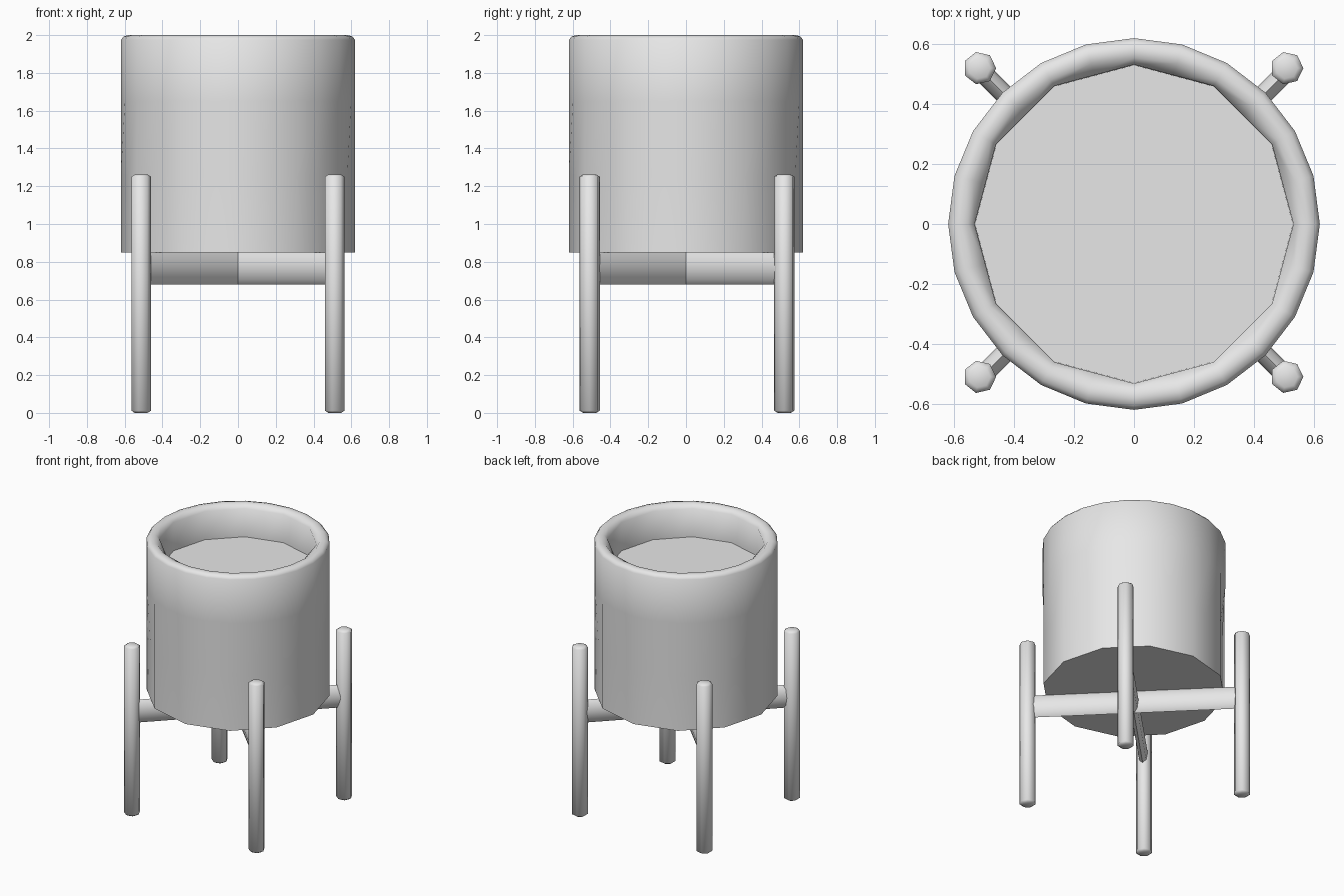
import bpy, bmesh, math

if "Cube" in bpy.data.objects:
    bpy.data.objects.remove(bpy.data.objects["Cube"])

mat = bpy.data.materials.new("light grey")
mat.diffuse_color = (0.8, 0.8, 0.8, 1)
mat.use_nodes = True
mat.node_tree.nodes["Principled BSDF"].inputs["Base Color"].default_value = mat.diffuse_color


def finish(bm, name, angle):
    bmesh.ops.recalc_face_normals(bm, faces=bm.faces)
    me = bpy.data.meshes.new(name)
    bm.to_mesh(me)
    bm.free()
    ob = bpy.data.objects.new(name, me)
    bpy.context.collection.objects.link(ob)
    me.materials.append(mat)
    bpy.ops.object.select_all(action='DESELECT')
    ob.select_set(True)
    bpy.context.view_layer.objects.active = ob
    bpy.ops.object.shade_smooth_by_angle(angle=math.radians(angle))
    return ob


def lathe(name, rings, n, angle=40):
    """rings: (radius, z, coarse); coarse rings pull odd points onto the chord."""
    bm = bmesh.new()
    loops = []
    for r, z, coarse in rings:
        loop = []
        for i in range(n):
            a = 2 * math.pi * i / n
            k = math.cos(2 * math.pi / n) if coarse and i % 2 else 1
            loop.append(bm.verts.new((r * k * math.cos(a), r * k * math.sin(a), z)))
        loops.append(loop)
    for a, b in zip(loops, loops[1:]):
        for i in range(n):
            j = (i + 1) % n
            bm.faces.new((a[i], a[j], b[j], b[i]))
    bm.faces.new(loops[0][::-1])
    bm.faces.new(loops[-1])
    return finish(bm, name, angle)


# pot: faceted base, rounder top, thick rim, closed inside by the soil level
lathe("pot", [(0.62, 0.85, True), (0.62, 1.25, True), (0.62, 1.65, False),
              (0.62, 1.975, False), (0.605, 1.993, False), (0.58, 2.0, False),
              (0.555, 1.995, False), (0.532, 1.97, True), (0.53, 1.76, True)], 24, 60)

# four hexagonal legs with softened ends
for side, x in (("left", -0.515), ("right", 0.51)):
    for end, y in (("front", -0.51), ("back", 0.52)):
        leg = lathe(f"{end}_{side}_leg",
                    [(0.036, 0.0, False), (0.055, 0.012, False),
                     (0.055, 1.25, False), (0.036, 1.262, False)], 7, 65)
        leg.location = (x, y, 0)

# two crossing braces with a tall oval section
for name, turn in (("brace_a", 45), ("brace_b", 135)):
    bm = bmesh.new()
    bmesh.ops.create_cone(bm, cap_ends=True, segments=8, radius1=1, radius2=1, depth=1.44)
    for v in bm.verts:
        x, y, z = v.co
        v.co = (z, y * 0.033, 0.765 + x * 0.085)
    brace = finish(bm, name, 60)
    brace.rotation_euler.z = math.radians(turn)
